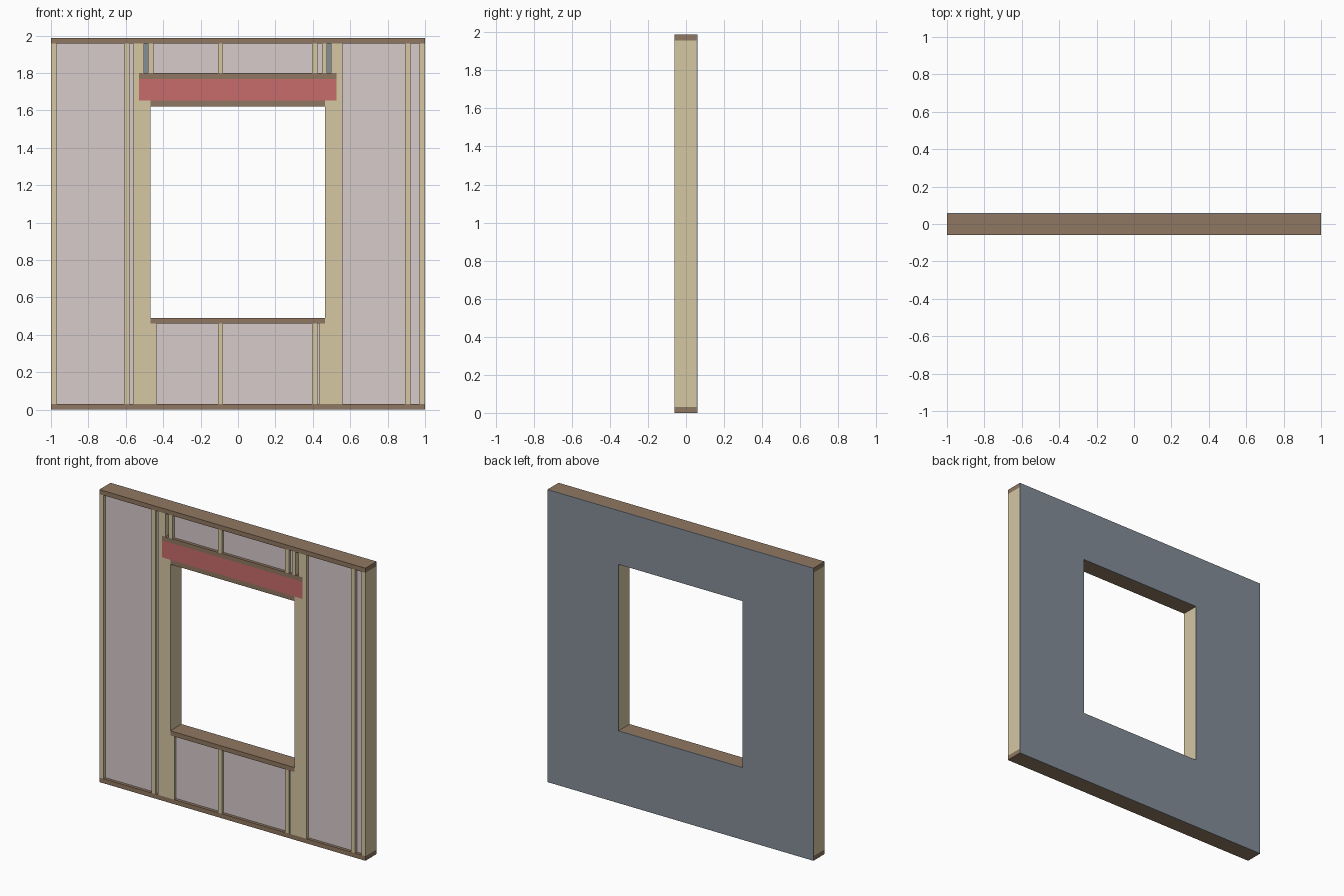
import bpy, bmesh

if "Cube" in bpy.data.objects:
    bpy.data.objects.remove(bpy.data.objects["Cube"])


def material(name, rgb):
    m = bpy.data.materials.new(name)
    m.diffuse_color = (*rgb, 1)
    m.use_nodes = True
    m.node_tree.nodes["Principled BSDF"].inputs["Base Color"].default_value = m.diffuse_color
    return m


STUD = material("pale_timber", (0.67, 0.57, 0.37))
PLATE = material("brown_timber", (0.28, 0.185, 0.12))
HEADER = material("red_header", (0.58, 0.15, 0.15))
WOOL = material("pink_insulation", (0.69, 0.60, 0.60))
BOARD = material("grey_sheathing", (0.23, 0.27, 0.31))

FRONT, BACK, FACE = -0.06, 0.054, 0.06   # frame front, frame back, sheathing face
WOOL_FRONT = -0.04
H, T = 1.988, 0.031                      # wall height, timber thickness
L, R = -0.467, 0.465                     # opening sides
SILL, HEAD = 0.491, 1.622                # opening bottom and top
HEAD_LOW, HEAD_TOP = 1.653, 1.80         # header bottom and top


def box(name, mat, x0, x1, z0, z1, y0=FRONT, y1=BACK):
    bm = bmesh.new()
    bmesh.ops.create_cube(bm, size=1)
    for v in bm.verts:
        v.co = ((x0 + x1) / 2 + v.co.x * (x1 - x0),
                (y0 + y1) / 2 + v.co.y * (y1 - y0),
                (z0 + z1) / 2 + v.co.z * (z1 - z0))
    me = bpy.data.meshes.new(name)
    bm.to_mesh(me)
    bm.free()
    me.materials.append(mat)
    ob = bpy.data.objects.new(name, me)
    bpy.context.collection.objects.link(ob)


# Horizontal timbers
box("bottom_plate", PLATE, -1, 1, 0, T)
box("top_plate", PLATE, -1, 1, H - T, H)
box("window_sill", PLATE, L, R, SILL - T, SILL)
box("header_top_plate", PLATE, -0.53, 0.527, HEAD_TOP - T, HEAD_TOP)
box("header_beam", HEADER, -0.53, 0.527, HEAD_LOW, HEAD_TOP - T)
box("header_bottom_plate", PLATE, L, R, HEAD, HEAD_LOW)

# Full height studs, including the king studs next to the opening
for x0, x1 in ((-1, -0.97), (-0.61, -0.58), (-0.561, -0.53),
               (0.527, 0.558), (0.892, 0.921), (0.97, 1)):
    box("full_stud", STUD, x0, x1, T, H - T)

# Doubled jack studs carrying the header
for x0, x1 in ((-0.53, -0.499), (-0.499, L), (R, 0.496), (0.496, 0.527)):
    box("jack_stud", STUD, x0, x1, T, HEAD_LOW)

# Short studs under the sill and over the header
for x0, x1 in ((L, -0.437), (-0.107, -0.08), (0.395, 0.424), (0.434, R)):
    box("sill_cripple", STUD, x0, x1, T, SILL - T)
for x0, x1 in ((-0.53, -0.503), (-0.48, -0.451), (-0.107, -0.08),
               (0.395, 0.424), (0.448, 0.476), (0.498, 0.527)):
    box("header_cripple", STUD, x0, x1, HEAD_TOP, H - T)

# Insulation in the bays
bays = [(x0, x1, T, H - T) for x0, x1 in
        ((-0.97, -0.61), (-0.58, -0.561), (0.558, 0.892), (0.921, 0.97))]
bays += [(x0, x1, T, SILL - T) for x0, x1 in
         ((-0.437, -0.107), (-0.08, 0.395), (0.424, 0.434))]
bays += [(x0, x1, HEAD_TOP, H - T) for x0, x1 in
         ((-0.451, -0.107), (-0.08, 0.395), (0.424, 0.448))]
for bay in bays:
    box("insulation", WOOL, *bay, WOOL_FRONT, BACK)

# Sheathing boards on the back
for name, *b in (("left", -1, L, 0, H), ("right", R, 1, 0, H),
                 ("lower", L, R, 0, SILL), ("upper", L, R, HEAD, H)):
    box(name + "_sheathing", BOARD, *b, BACK, FACE)
